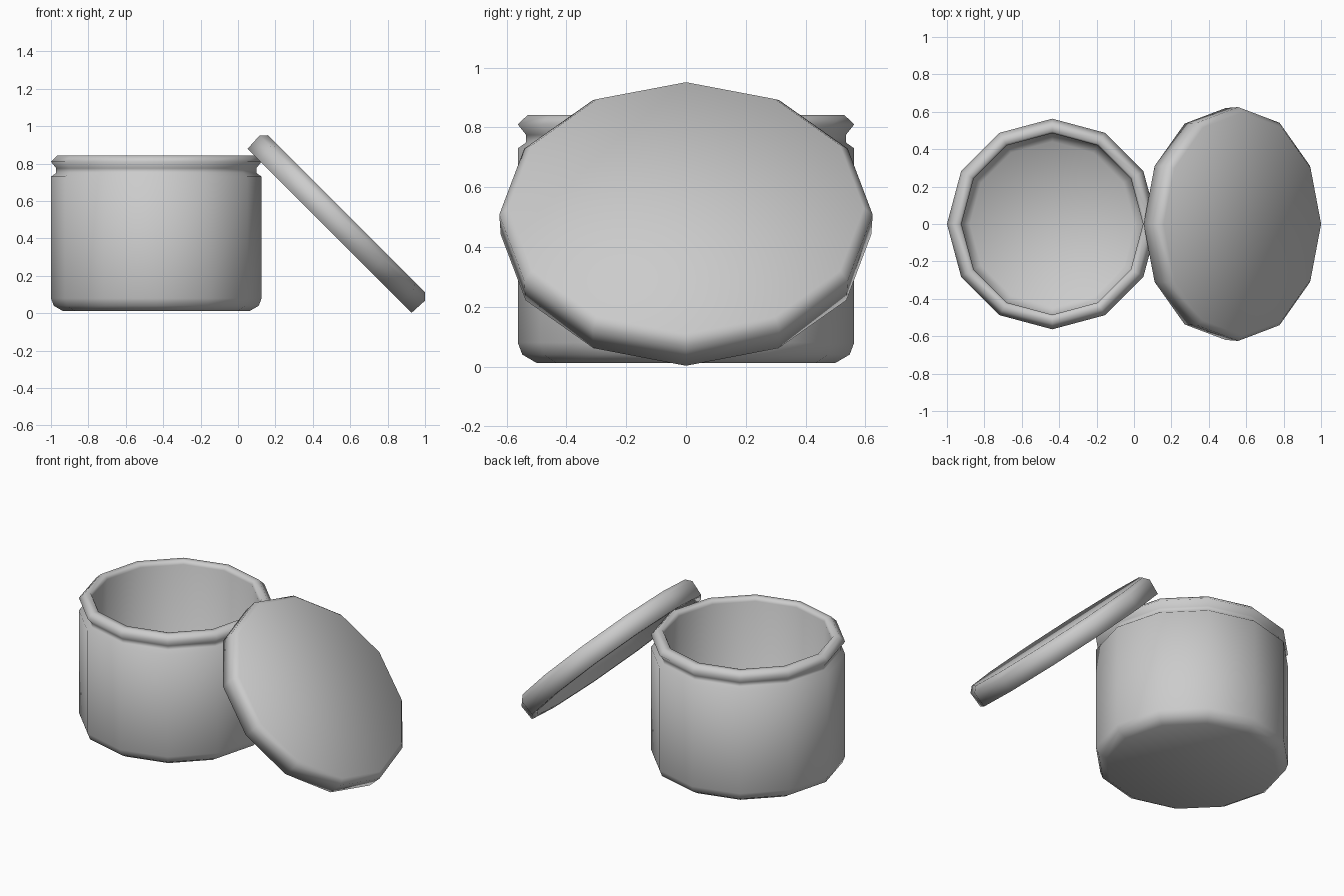
import bpy, bmesh
from math import cos, sin, pi, radians

cube = bpy.data.objects.get("Cube")
if cube:
    bpy.data.objects.remove(cube)

SIDES = 12

grey = bpy.data.materials.new("plain_grey")
grey.use_nodes = True
grey.diffuse_color = (0.6, 0.6, 0.6, 1)
grey.node_tree.nodes["Principled BSDF"].inputs["Base Color"].default_value = (0.6, 0.6, 0.6, 1)


def lathe(name, profile, location, tilt=0):
    """Turn a (radius, height) profile into a capped, smooth, low-sided solid."""
    bm = bmesh.new()
    rings = []
    for r, z in profile:
        rings.append([bm.verts.new((r * cos(2 * pi * i / SIDES), r * sin(2 * pi * i / SIDES), z))
                      for i in range(SIDES)])
    for low, high in zip(rings, rings[1:]):
        for i in range(SIDES):
            j = (i + 1) % SIDES
            bm.faces.new((low[i], low[j], high[j], high[i]))
    bm.faces.new(rings[0][::-1])
    bm.faces.new(rings[-1])
    bmesh.ops.recalc_face_normals(bm, faces=bm.faces)
    for f in bm.faces:
        f.smooth = True
    mesh = bpy.data.meshes.new(name)
    bm.to_mesh(mesh)
    bm.free()
    mesh.materials.append(grey)
    obj = bpy.data.objects.new(name, mesh)
    obj.location = location
    obj.rotation_euler.y = tilt
    bpy.context.collection.objects.link(obj)
    return obj


# Open pot: bevelled foot, straight wall, neck groove, rolled lip, hollow inside
lathe("pot", [
    (0.50, 0.012), (0.548, 0.04), (0.563, 0.08),
    (0.563, 0.73), (0.535, 0.75), (0.535, 0.775),
    (0.563, 0.81), (0.53, 0.842), (0.495, 0.842),
    (0.485, 0.82), (0.485, 0.12), (0.44, 0.075),
], (-0.437, 0, 0))

# Lid leaning on the pot, with a recessed underside
lathe("lid", [
    (0.565, 0.08), (0.575, 0.0), (0.62, 0.0),
    (0.625, 0.095), (0.595, 0.127),
], (0.49, 0, 0.441), radians(45))
